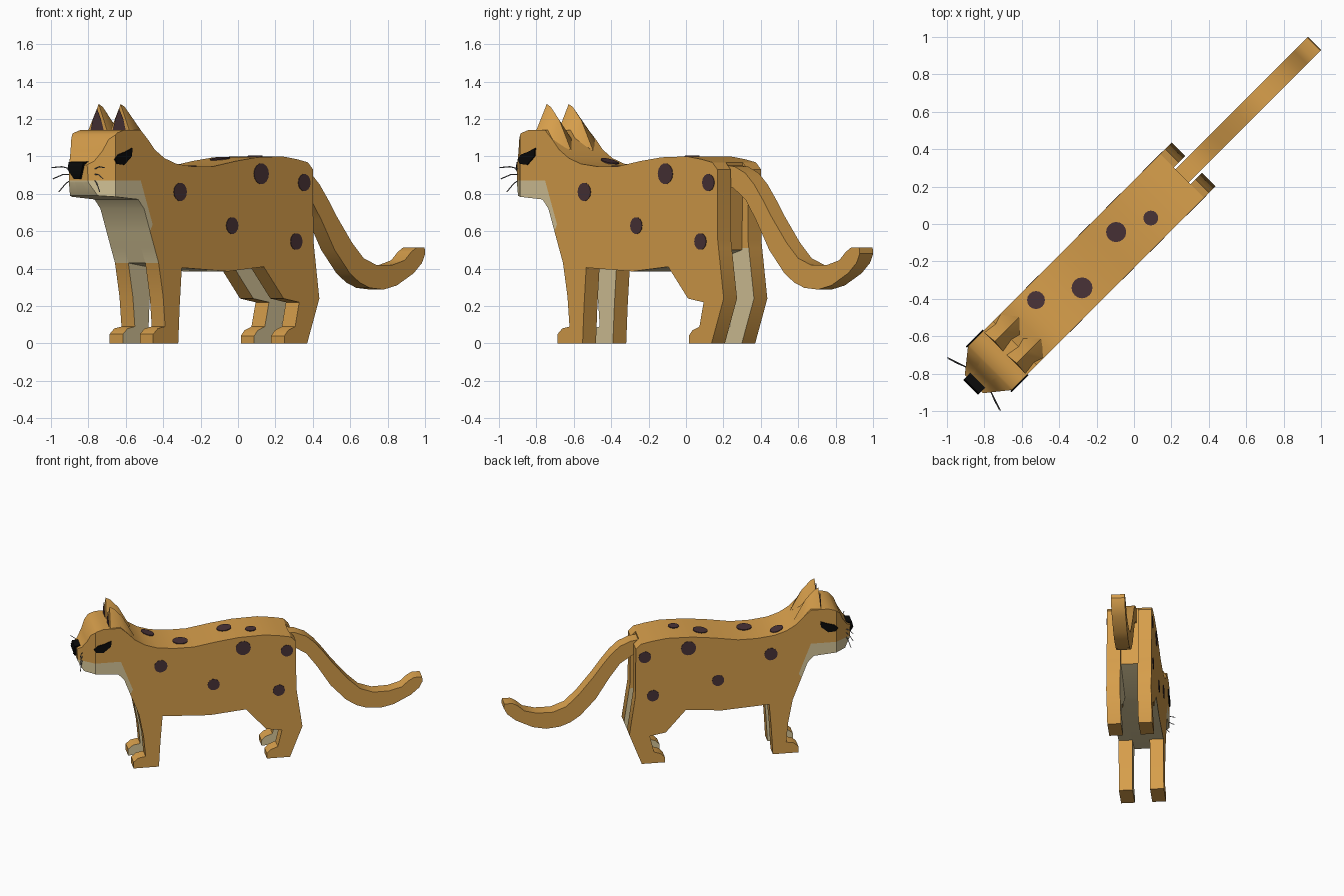
import bpy, bmesh, math
from mathutils import Vector

cube = bpy.data.objects.get("Cube")
if cube:
    bpy.data.objects.remove(cube, do_unlink=True)


def material(name, colour):
    mat = bpy.data.materials.new(name)
    mat.use_nodes = True
    mat.diffuse_color = (*colour, 1)
    mat.node_tree.nodes["Principled BSDF"].inputs["Base Color"].default_value = (*colour, 1)
    return mat


TAN = material("tan fur", (0.67, 0.34, 0.07))
CREAM = material("cream fur", (0.68, 0.57, 0.32))
BROWN = material("dark brown spots", (0.065, 0.032, 0.038))
BLACK = material("black", (0.003, 0.003, 0.003))
GREY = material("whisker grey", (0.2, 0.2, 0.21))

# Parts are built along local x (head at -x), then turned to the diagonal
TURN = math.radians(45)
HALF, INNER = 0.165, 0.064


def finish(name, bm, *mats):
    bmesh.ops.recalc_face_normals(bm, faces=bm.faces)
    mesh = bpy.data.meshes.new(name)
    bm.to_mesh(mesh)
    bm.free()
    obj = bpy.data.objects.new(name, mesh)
    bpy.context.collection.objects.link(obj)
    for mat in mats:
        mesh.materials.append(mat)
    obj.rotation_euler.z = TURN
    bpy.ops.object.select_all(action='DESELECT')
    obj.select_set(True)
    bpy.context.view_layer.objects.active = obj
    bpy.ops.object.shade_smooth_by_angle(angle=math.radians(32))
    return obj


def prism(profile, y0, y1):
    """Side profile of (x, z) points, extruded from y0 to y1."""
    bm = bmesh.new()
    face = bm.faces.new([bm.verts.new((x, y0, z)) for x, z in profile])
    new = bmesh.ops.extrude_face_region(bm, geom=[face])["geom"]
    verts = [v for v in new if isinstance(v, bmesh.types.BMVert)]
    bmesh.ops.translate(bm, verts=verts, vec=(0, y1 - y0, 0))
    bmesh.ops.recalc_face_normals(bm, faces=bm.faces)
    return bm


# Shared outlines: face and back from chin to hips, then hind leg, front leg, chest
back = [(-1.165, .79), (-1.205, .86), (-1.21, .955), (-1.18, .975), (-1.145, 1.03),
        (-1.12, 1.09), (-1.08, 1.125), (-1.03, 1.14), (-.9, 1.14), (-.846, 1.09),
        (-.793, 1.035), (-.72, .99), (-.63, .96), (-.5, .945), (-.36, .945),
        (-.18, .975), (-.02, .995), (.17, 1.0), (.28, .985), (.364, .968)]
hind_leg = [(.402, .93), (.405, .55), (.45, .24), (.358, 0), (.186, 0), (.186, .04),
            (.214, .07), (.267, .09), (.298, .22), (.18, .24)]
belly = [(.03, .41), (-.24, .385), (-.59, .405)]
front_leg = [(-.606, .2), (-.617, 0), (-.806, 0), (-.806, .05), (-.77, .08),
             (-.716, .09), (-.731, .25)]
chest = [(-.765, .43), (-.83, .6), (-.875, .72), (-.92, .77)]


def paint_body(bm, inner_side):
    """Cut along the colour borders, colour by rule, then taper the muzzle."""
    bmesh.ops.triangulate(bm, faces=bm.faces)
    cheek_dir = Vector((.13, 0, .05)).normalized()
    cheek = Vector((-.9, 0, .87))
    for point, normal in ((Vector((-1.09, 0, 0)), (1, 0, 0)), (cheek, (0, 0, 1)),
                          (cheek, cheek_dir), (Vector((0, 0, .51)), (0, 0, 1))):
        bmesh.ops.bisect_plane(bm, geom=bm.verts[:] + bm.edges[:] + bm.faces[:],
                               plane_co=point, plane_no=normal, dist=1e-5)
    bm.normal_update()
    for f in bm.faces:
        c, n = f.calc_center_median(), f.normal
        on_cheek = c.z < .87 and (c - cheek).dot(cheek_dir) < 0 and c.x < -.84
        on_chest = .43 < c.z < .8 and c.x < -.7 and n.x < -.2
        under = n.z < -.7 and c.z > .3 and abs(n.y) < .1
        inside = inner_side and n.y * inner_side < -.9 and c.z < .51
        f.material_index = int(on_cheek or on_chest or under or inside)
    for v in bm.verts:
        if v.co.x < -1.09:
            v.co.y *= 1 - (-1.09 - v.co.x) * 4.83


# Torso core between the legs
bm = prism(back + [(.36, .5)] + belly + chest, -INNER, INNER)
paint_body(bm, 0)
finish("torso_core", bm, TAN, CREAM)

# Ear outline points, mirrored with side
ear_points = [(-.978, .004, 1.12), (-.978, HALF, 1.12), (-.97, .083, 1.28), (-.94, .083, 1.265),
              (-.875, .083, 1.195), (-.785, .083, 1.03), (-.846, HALF, 1.085), (-.85, .012, 1.09)]
eye = [(-1.1, .985), (-1.075, 1.01), (-1.02, 1.025), (-.97, 1.045),
       (-.975, 1.0), (-1.03, .955), (-1.085, .96)]
side_spots = [(-.603, .81, .049), (-.21, .63, .045), (.01, .907, .056),
              (.335, .86, .046), (.275, .545, .045)]
whiskers = [((-1.21, .2, .94), .93), ((-1.21, .19, .88), .905), ((-1.2, .155, .81), .88)]


def circle(x, y, r, count=14):
    return [(x + r * math.cos(i * math.tau / count), y + r * math.sin(i * math.tau / count))
            for i in range(count)]


for side, label in ((-1, "left"), (1, "right")):
    # Flank with both legs
    bm = prism(back + hind_leg + belly + front_leg + chest, side * INNER, side * HALF)
    paint_body(bm, side)
    finish(f"flank_and_legs_{label}", bm, TAN, CREAM)

    # Ear and its dark hollow
    bm = bmesh.new()
    for x, y, z in ear_points:
        bm.verts.new((x, y * side, z))
    bmesh.ops.convex_hull(bm, input=bm.verts)
    finish(f"ear_{label}", bm, TAN)
    bm = bmesh.new()
    hollow = [(.032, 1.135), (.134, 1.135), (.115, 1.2), (.083, 1.255), (.055, 1.2)]
    bm.faces.new([bm.verts.new((-.982, y * side, z)) for y, z in hollow])
    bmesh.ops.solidify(bm, geom=bm.faces[:], thickness=.005)
    finish(f"ear_hollow_{label}", bm, BROWN)

    # Eye
    finish(f"eye_{label}", prism(eye, side * (HALF - .001), side * (HALF + .008)), BLACK)

    # Flank spots
    for i, (x, z, r) in enumerate(side_spots):
        bm = prism(circle(x, z, r), side * (HALF - .001), side * (HALF + .003))
        finish(f"flank_spot_{label}_{i + 1}", bm, BROWN)

    # Whiskers
    for i, (tip, root_z) in enumerate(whiskers):
        curve = bpy.data.curves.new(f"whisker_{label}_{i + 1}", 'CURVE')
        curve.dimensions = '3D'
        curve.bevel_depth = .003
        curve.bevel_resolution = 0
        curve.use_fill_caps = True
        spline = curve.splines.new('POLY')
        spline.points.add(2)
        root, end = Vector((-1.17, .08, root_z)), Vector(tip)
        middle = (root + end) / 2 + Vector((0, 0, .01))
        for point, co in zip(spline.points, (root, middle, end)):
            point.co = (co.x, co.y * side, co.z, 1)
        curve.materials.append(GREY)
        obj = bpy.data.objects.new(curve.name, curve)
        obj.rotation_euler.z = TURN
        bpy.context.collection.objects.link(obj)


# Spots on the back, draped over the back outline
def back_height(x):
    for (x0, z0), (x1, z1) in zip(back[7:], back[8:]):
        if x0 <= x <= x1:
            return z0 + (z1 - z0) * (x - x0) / (x1 - x0)
    return back[-1][1]


for i, (x, y, r) in enumerate([(-.658, .083, .048), (-.438, -.045, .056),
                               (-.098, .037, .054), (.086, -.041, .04)]):
    bm = bmesh.new()
    lift = .006
    centre = bm.verts.new((x, y, back_height(x) + lift))
    ring = [bm.verts.new((px, py, back_height(px) + lift)) for px, py in circle(x, y, r, 16)]
    for a, b in zip(ring, ring[1:] + ring[:1]):
        bm.faces.new((centre, a, b))
    bmesh.ops.recalc_face_normals(bm, faces=bm.faces)
    if centre.link_faces[0].normal.z < 0:
        bmesh.ops.reverse_faces(bm, faces=bm.faces)
    rim = bmesh.ops.extrude_face_region(bm, geom=bm.faces[:])["geom"]
    bmesh.ops.translate(bm, vec=(0, 0, -.008),
                        verts=[v for v in rim if isinstance(v, bmesh.types.BMVert)])
    finish(f"back_spot_{i + 1}", bm, BROWN)

# Nose, narrowing downwards
bm = prism([(-1.17, .975), (-1.225, .97), (-1.235, .93), (-1.22, .88), (-1.17, .88)], -.055, .055)
for v in bm.verts:
    if v.co.z < .9:
        v.co.y *= .4
finish("nose", bm, BLACK)

# Tail: upper edge out to the tip, lower edge back
tail = [(.34, .955), (.42, .945), (.5, .91), (.566, .85), (.63, .77), (.695, .68), (.81, .54),
        (.9, .455), (1.0, .418), (1.12, .42), (1.21, .445), (1.26, .49), (1.3, .513),
        (1.36, .513), (1.365, .48), (1.34, .43), (1.277, .375), (1.15, .31), (1.05, .288),
        (.946, .297), (.87, .325), (.795, .375), (.68, .5), (.58, .66), (.5, .77),
        (.41, .83), (.34, .85)]
finish("tail", prism(tail, -.051, .051), TAN)
